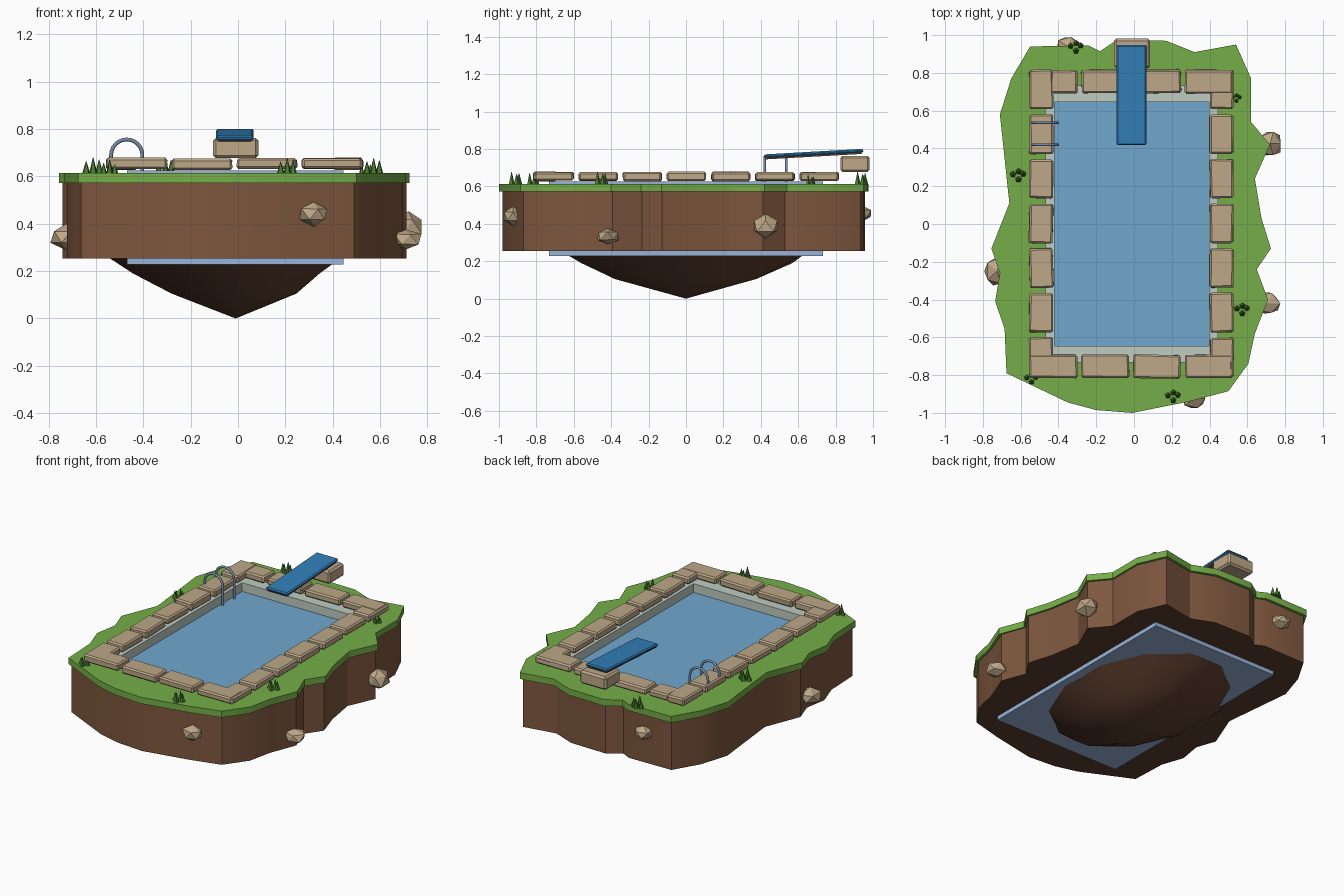
import bpy, bmesh, math, random
from mathutils import Vector, Matrix

if "Cube" in bpy.data.objects:
    bpy.data.objects.remove(bpy.data.objects["Cube"])

random.seed(4)

def colour(name, r, g, b):
    lin = [((c / 255 + 0.055) / 1.055) ** 2.4 for c in (r, g, b)]
    m = bpy.data.materials.new(name)
    m.diffuse_color = (*lin, 1)
    m.use_nodes = True
    m.node_tree.nodes["Principled BSDF"].inputs["Base Color"].default_value = m.diffuse_color
    return m

GRASS = colour("grass green", 117, 174, 72)
DIRT = colour("earth brown", 126, 87, 62)
DARK = colour("dark earth", 94, 63, 46)
SHELL = colour("pool shell blue", 152, 180, 216)
TILE = colour("pale tile", 190, 204, 194)
WATER = colour("water blue", 112, 168, 206)
STONE = colour("tan stone", 190, 168, 136)
BOARD = colour("board blue", 50, 128, 186)
METAL = colour("rail metal", 118, 140, 168)
TUFT = colour("tuft green", 72, 122, 48)

def finish(bm, name, mats, smooth=None):
    me = bpy.data.meshes.new(name)
    bmesh.ops.recalc_face_normals(bm, faces=bm.faces)
    bm.to_mesh(me)
    bm.free()
    for m in mats:
        me.materials.append(m)
    ob = bpy.data.objects.new(name, me)
    bpy.context.collection.objects.link(ob)
    if smooth:
        bpy.ops.object.select_all(action='DESELECT')
        ob.select_set(True)
        bpy.context.view_layer.objects.active = ob
        bpy.ops.object.shade_smooth_by_angle(angle=math.radians(smooth))
    return ob

def box(name, x0, x1, y0, y1, z0, z1, mat, bevel=0.0, rot=(0, 0), jitter=0.0):
    """Bevelled block; rot = (tilt about x, turn about z)."""
    bm = bmesh.new()
    bmesh.ops.create_cube(bm, size=1)
    bmesh.ops.scale(bm, vec=(x1 - x0, y1 - y0, z1 - z0), verts=bm.verts)
    for v in bm.verts:
        v.co += Vector((random.uniform(-jitter, jitter), random.uniform(-jitter, jitter), 0))
    if bevel:
        bmesh.ops.bevel(bm, geom=bm.edges[:], offset=bevel, segments=1, affect='EDGES')
    m = Matrix.Rotation(rot[1], 4, 'Z') @ Matrix.Rotation(rot[0], 4, 'X')
    m = Matrix.Translation(((x0 + x1) / 2, (y0 + y1) / 2, (z0 + z1) / 2)) @ m
    bmesh.ops.transform(bm, matrix=m, verts=bm.verts)
    return finish(bm, name, [mat])

# Island outline seen from above
OUTLINE = [(-.55, .94), (-.24, .945), (-.18, .915), (-.09, .975), (.17, .97), (.32, .91),
           (.54, .95), (.62, .77), (.62, .54), (.72, .42), (.64, .24), (.675, .03),
           (.725, -.13), (.65, -.24), (.71, -.40), (.64, -.58), (.605, -.74), (.50, -.885),
           (.29, -.94), (-.01, -1.0), (-.20, -.985), (-.35, -.945), (-.675, -.79),
           (-.685, -.555), (-.735, -.41), (-.71, -.26), (-.755, -.13), (-.66, .11), (-.71, .58), (-.65, .77)]
CX = -0.012                      # pool centre in x
OUT, INN = (.457, .732), (.409, .645)   # outer and inner half sizes of the pool

def rect(h):
    return [(CX + sx * h[0], sy * h[1]) for sx, sy in ((-1, -1), (1, -1), (1, 1), (-1, 1))]

def island_layer(name, scale, z0, z1, mats):
    """Island slab with a rectangular pool opening."""
    bm = bmesh.new()
    edges = []
    for pts in ([(x * scale, y * scale) for x, y in OUTLINE], rect((.45, .72))):
        vs = [bm.verts.new((x, y, z0)) for x, y in pts]
        edges += [bm.edges.new((vs[i], vs[i - 1])) for i in range(len(vs))]
    bmesh.ops.triangle_fill(bm, use_beauty=True, edges=edges)
    ext = bmesh.ops.extrude_face_region(bm, geom=bm.faces[:])
    top = [g for g in ext['geom'] if isinstance(g, bmesh.types.BMVert)]
    bmesh.ops.translate(bm, vec=(0, 0, z1 - z0), verts=top)
    bm.normal_update()
    for f in bm.faces:           # flat underside takes the last colour
        if abs(f.normal.z) > .9 and f.calc_center_median().z < z0 + .001:
            f.material_index = len(mats) - 1
    return finish(bm, name, mats, 32)

island_layer("grass_layer", 1.0, .572, .614, [GRASS])
island_layer("earth_layer", .982, .254, .573, [DIRT, DARK])

# Rounded point of earth under the island
bm = bmesh.new()
N = 12
rings = []
for z, rx, ry, cx in ((.253, .50, .68, -.045), (.19, .40, .575, -.05), (.105, .27, .385, -.02)):
    ring = []
    for i in range(N):
        a = 2 * math.pi * (i + .5) / N
        k = random.uniform(.97, 1.03)
        ring.append(bm.verts.new((cx + rx * k * math.cos(a), ry * k * math.sin(a), z)))
    rings.append(ring)
tip = bm.verts.new((-.01, 0, 0))
for i in range(N):
    for a, b in zip(rings, rings[1:]):
        bm.faces.new((a[i - 1], a[i], b[i], b[i - 1]))
    bm.faces.new((rings[-1][i - 1], rings[-1][i], tip))
bm.faces.new(rings[0])
finish(bm, "earth_underside", [DARK], 35)

# Pool shell: outer box, rim on top, inner walls and floor
bm = bmesh.new()
loops = [[bm.verts.new((x, y, z)) for x, y in rect(h)]
         for h, z in ((OUT, .228), (OUT, .625), (INN, .625), (INN, .27))]
bm.faces.new(loops[0])
bm.faces.new(loops[3]).material_index = 1
for n in range(3):
    for i in range(4):
        f = bm.faces.new((loops[n][i - 1], loops[n][i], loops[n + 1][i], loops[n + 1][i - 1]))
        f.material_index = 1 if n else 0
finish(bm, "pool_shell", [SHELL, TILE])

# Water surface
bm = bmesh.new()
bm.faces.new([bm.verts.new((x, y, .568)) for x, y in rect(INN)])
finish(bm, "water", [WATER])

# Edging stones: side columns, then front and back rows
def edging(name, x0, x1, y0, y1):
    box(name, x0, x1, y0, y1, .63 + random.uniform(-.003, .003), .677 + random.uniform(-.003, .003),
        STONE, .009, (0, random.uniform(-.02, .02)), .003)

for side, x0, x1 in (("left", -.555, -.428), ("right", .402, .526)):
    for i in range(7):
        y = -.705 + i * .236
        y0, y1 = y - .104, y + .104
        edging(f"edging_{side}_{i + 1}", x0, x1, y0, y1)
for side, y in (("front", -.754), ("back", .754)):
    for i in range(4):
        x0 = -.553 + i * .274
        edging(f"edging_{side}_{i + 1}", x0 + (.11 if side == "back" and i == 0 else 0),
               x0 + .253, y - .062, y + .062)

# Diving board with its stone block
box("diving_block", -.105, .086, .825, .982, .677, .763, STONE, .012)
tilt = math.atan2(.03, .53)
box("diving_board", -.093, .066, .417, .948, .766, .786, BOARD, .007, (tilt, 0))
box("diving_board_base", -.083, .056, .425, .94, .759, .767, DIRT, 0, (tilt, 0))

# Pool ladder rails: arches bent over the edge
for n, y in enumerate((.42, .537)):
    cu = bpy.data.curves.new("ladder_rail", 'CURVE')
    cu.dimensions = '3D'
    cu.bevel_depth = .008
    cu.bevel_resolution = 1
    cu.use_fill_caps = True
    pts = [(-.536, .655)]
    pts += [(-.47 - .066 * math.cos(math.pi * i / 12), .69 + .066 * math.sin(math.pi * i / 12)) for i in range(13)]
    pts += [(-.404, .50)]
    sp = cu.splines.new('POLY')
    sp.points.add(len(pts) - 1)
    for p, (x, z) in zip(sp.points, pts):
        p.co = (x, y, z, 1)
    cu.materials.append(METAL)
    ob = bpy.data.objects.new(f"ladder_rail_{n + 1}", cu)
    bpy.context.collection.objects.link(ob)

# Rocks stuck in the earth wall: centre and half sizes
ROCKS = [((.32, -.925, .44), (.068, .06, .052)), ((.72, .425, .39), (.07, .08, .066)),
         ((.71, -.42, .335), (.065, .062, .045)), ((-.725, -.25, .345), (.07, .085, .052)),
         ((-.35, .94, .455), (.068, .06, .042))]
for n, (c, s) in enumerate(ROCKS):
    bm = bmesh.new()
    bmesh.ops.create_icosphere(bm, subdivisions=1, radius=1)
    for v in bm.verts:
        k = random.uniform(.88, 1.12)
        v.co = Vector([c[i] + s[i] * v.co[i] * k for i in range(3)])
    finish(bm, f"rock_{n + 1}", [STONE])

# Grass tufts: clusters of small cones (x, y, size)
for n, (x, y, s) in enumerate([(-.31, .935, 1), (.54, .665, .7), (-.615, .255, 1.05),
                               (.57, -.455, 1), (.205, -.915, 1), (-.545, -.82, .9)]):
    bm = bmesh.new()
    for dx, dy, h in ((-.025, .008, .05), (.003, -.018, .066), (.027, .01, .056), (.004, .022, .06)):
        bmesh.ops.create_cone(bm, cap_ends=True, segments=5, radius1=.017 * s, radius2=.001, depth=h * s,
                              matrix=Matrix.Translation((x + dx * s, y + dy * s, .612 + h * s / 2)))
    finish(bm, f"grass_tuft_{n + 1}", [TUFT])
